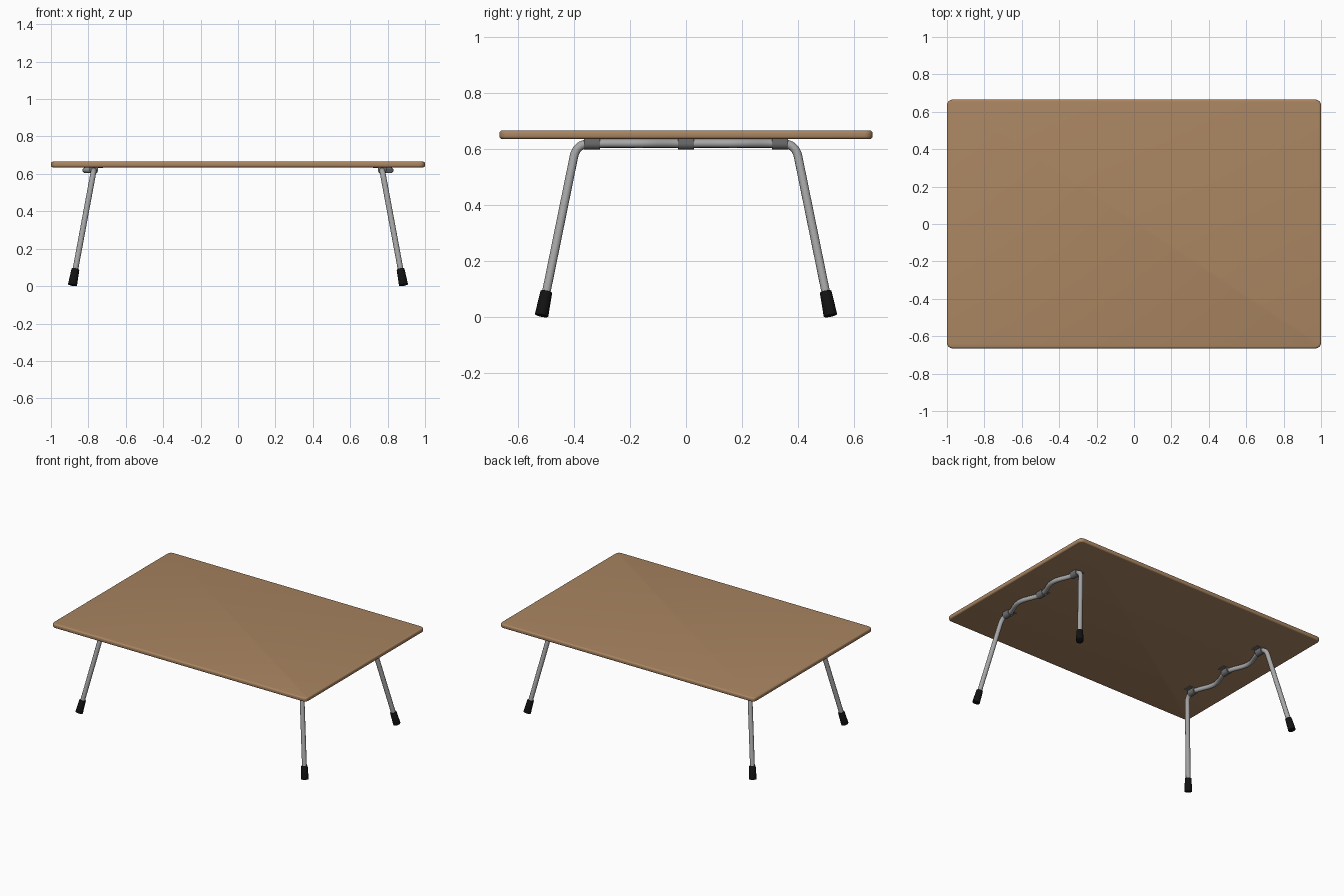
import bpy, bmesh, math
from mathutils import Vector

cube = bpy.data.objects.get("Cube")
if cube:
    bpy.data.objects.remove(cube, do_unlink=True)


def material(name, rgb):
    m = bpy.data.materials.new(name)
    m.use_nodes = True
    m.diffuse_color = (*rgb, 1)
    m.node_tree.nodes["Principled BSDF"].inputs["Base Color"].default_value = (*rgb, 1)
    return m


wood = material("warm wood", (0.40, 0.235, 0.12))
steel = material("steel grey", (0.38, 0.38, 0.38))
clip_grey = material("dark grey", (0.16, 0.16, 0.16))
rubber = material("black rubber", (0.006, 0.006, 0.006))


def finish(obj, mat, angle=40):
    obj.data.materials.append(mat)
    bpy.ops.object.select_all(action='DESELECT')
    obj.select_set(True)
    bpy.context.view_layer.objects.active = obj
    bpy.ops.object.shade_smooth_by_angle(angle=math.radians(angle))
    return obj


def from_bmesh(name, bm, mat):
    bmesh.ops.recalc_face_normals(bm, faces=bm.faces)
    mesh = bpy.data.meshes.new(name)
    bm.to_mesh(mesh)
    bm.free()
    obj = bpy.data.objects.new(name, mesh)
    bpy.context.collection.objects.link(obj)
    return finish(obj, mat)


def tube(name, points, radius, mat):
    curve = bpy.data.curves.new(name, 'CURVE')
    curve.dimensions = '3D'
    curve.bevel_depth = radius
    curve.bevel_resolution = 4
    curve.use_fill_caps = True
    spline = curve.splines.new('POLY')
    spline.points.add(len(points) - 1)
    for p, co in zip(spline.points, points):
        p.co = (*co, 1)
    obj = bpy.data.objects.new(name, curve)
    bpy.context.collection.objects.link(obj)
    bpy.ops.object.select_all(action='DESELECT')
    obj.select_set(True)
    bpy.context.view_layer.objects.active = obj
    bpy.ops.object.convert(target='MESH')
    return finish(bpy.context.object, mat)


# Tabletop: slab with rounded corners and softened rims
bm = bmesh.new()
bmesh.ops.create_cube(bm, size=1)
bmesh.ops.scale(bm, vec=(2, 1.33, 0.03), verts=bm.verts)
bmesh.ops.translate(bm, vec=(0, 0, 0.65), verts=bm.verts)
upright = [e for e in bm.edges if abs(e.verts[0].co.z - e.verts[1].co.z) > 0.01]
bmesh.ops.bevel(bm, geom=upright, offset=0.03, segments=6, profile=0.5, affect='EDGES')
rims = [e for e in bm.edges if abs(e.verts[0].co.z - e.verts[1].co.z) < 0.001]
bmesh.ops.bevel(bm, geom=rims, offset=0.01, segments=4, profile=0.5, affect='EDGES')
from_bmesh("tabletop", bm, wood)

BAR_X, BAR_Z, CLIP_Y = 0.771, 0.619, 0.335
foot_end = Vector((0.885, 0.515, 0.005))
corner = Vector((BAR_X, 0.39, BAR_Z))
axis = (corner - foot_end).normalized()


def flip_y(p):
    return Vector((p.x, -p.y, p.z))


# Half of the leg frame path: leg, rounded bend, then the wavy crossbar
start, bend_in = foot_end + axis * 0.04, corner - axis * 0.05
bend_out = Vector((BAR_X, 0.34, BAR_Z))
half = [start]
for i in range(11):
    t = i / 10
    half.append(bend_in * (1 - t) ** 2 + corner * 2 * t * (1 - t) + bend_out * t ** 2)
for i in range(1, 25):
    y = CLIP_Y * (1 - i / 24)
    wave = 0.0225 * (1 - math.cos(2 * math.pi * y / CLIP_Y))
    half.append(Vector((BAR_X + wave, y, BAR_Z)))
path = half + [flip_y(p) for p in reversed(half[:-1])]


def foot(name, sign):
    # Slightly tapered rubber cap in line with the leg
    bm = bmesh.new()
    bmesh.ops.create_cone(bm, cap_ends=True, segments=24, radius1=0.0245,
                          radius2=0.021, depth=0.09)
    caps = [e for e in bm.edges if abs(e.verts[0].co.z - e.verts[1].co.z) < 0.001]
    bmesh.ops.bevel(bm, geom=caps, offset=0.003, segments=2, profile=0.5, affect='EDGES')
    direction = axis if sign > 0 else flip_y(axis)
    centre = foot_end + axis * 0.045
    obj = from_bmesh(name, bm, rubber)
    obj.rotation_mode = 'QUATERNION'
    obj.rotation_quaternion = direction.to_track_quat('Z', 'Y')
    obj.location = centre if sign > 0 else flip_y(centre)
    return obj


def clip(name, y):
    # Saddle wrapped under the bar, with a flat tab against the tabletop
    r, top, plate = 0.022, 0.636, 0.631
    profile = [(BAR_X - 0.048, top), (BAR_X - 0.048, plate), (BAR_X - r, plate)]
    for i in range(13):
        a = math.pi * (1 + i / 12)
        profile.append((BAR_X + r * math.cos(a), BAR_Z + r * math.sin(a)))
    profile += [(BAR_X + r, top)]
    bm = bmesh.new()
    face = bm.faces.new([bm.verts.new((x, y - 0.028, z)) for x, z in profile])
    out = bmesh.ops.extrude_face_region(bm, geom=[face])
    moved = [g for g in out["geom"] if isinstance(g, bmesh.types.BMVert)]
    bmesh.ops.translate(bm, vec=(0, 0.056, 0), verts=moved)
    return from_bmesh(name, bm, clip_grey)


# Two identical leg frames, the second turned half a revolution
for side, turned in (("left", False), ("right", True)):
    parts = [tube(side + "_leg_frame", path, 0.0155, steel)]
    for sign, end in ((-1, "a"), (1, "b")):
        parts.append(foot(f"{side}_foot_{end}", sign))
    for n, y in enumerate((-CLIP_Y, 0, CLIP_Y)):
        parts.append(clip(f"{side}_clip_{n + 1}", y))
    if turned:
        pivot = bpy.data.objects.new("right_frame_pivot", None)
        bpy.context.collection.objects.link(pivot)
        pivot.rotation_euler.z = math.pi
        pivot.hide_render = True
        for p in parts:
            p.parent = pivot
